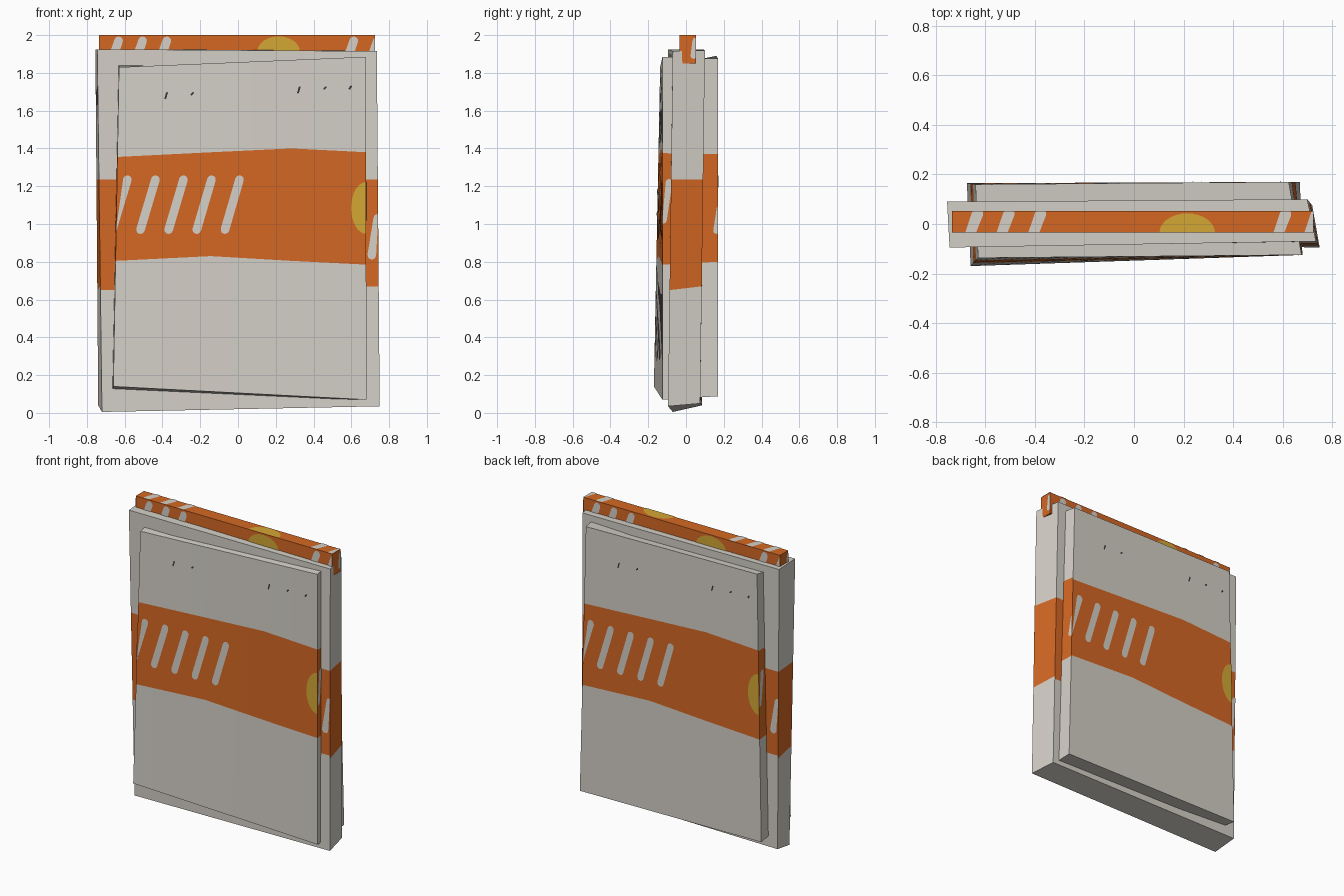
import bpy, bmesh, math
from mathutils import Vector as V

if "Cube" in bpy.data.objects:
    bpy.data.objects.remove(bpy.data.objects["Cube"])


def material(name, rgb):
    m = bpy.data.materials.new(name)
    m.diffuse_color = (*rgb, 1)
    m.use_nodes = True
    m.node_tree.nodes["Principled BSDF"].inputs["Base Color"].default_value = m.diffuse_color
    return m


MATS = [material("warm grey", (0.66, 0.63, 0.575)),
        material("orange", (0.66, 0.137, 0.017)),
        material("mustard yellow", (0.66, 0.39, 0.035)),
        material("charcoal", (0.04, 0.04, 0.038))]
GREY, ORANGE, YELLOW, DARK = range(4)


class Side:
    """Four-cornered face: bl, br, tr, tl seen from outside; heights run on one axis."""

    def __init__(self, bm, bl, br, tr, tl, axis=2):
        self.bm, self.axis = bm, axis
        self.bl, self.br, self.tr, self.tl = map(V, (bl, br, tr, tl))
        self.width = ((self.br + self.tr - self.bl - self.tl) / 2).length
        self.normal = (self.br - self.bl).cross(self.tl - self.bl).normalized()

    def at(self, u, h, lift=0):
        lo, hi = self.bl.lerp(self.br, u), self.tl.lerp(self.tr, u)
        t = (h - lo[self.axis]) / (hi[self.axis] - lo[self.axis])
        return lo.lerp(hi, min(max(t, 0), 1)) + self.normal * lift

    def face(self, points, mat):
        f = self.bm.faces.new([self.bm.verts.new(p) for p in points])
        f.material_index = mat

    def fill(self, band=None, base=GREY):
        if not band:
            self.face([self.bl, self.br, self.tr, self.tl], base)
            return
        # columns between the band's control points, three rows each
        for (u0, a0, b0), (u1, a1, b1) in zip(band, band[1:]):
            for i in range(4):
                us, los, his = [], [], []
                for t in (i / 4, (i + 1) / 4):
                    us.append(u0 + (u1 - u0) * t)
                    los.append(a0 + (a1 - a0) * t)
                    his.append(b0 + (b1 - b0) * t)
                rows = [[self.at(us[k], -9), self.at(us[k], los[k]),
                         self.at(us[k], his[k]), self.at(us[k], 9)] for k in (0, 1)]
                for r, m in enumerate((GREY, ORANGE, GREY)):
                    self.face([rows[0][r], rows[1][r], rows[1][r + 1], rows[0][r + 1]], m)

    def shape(self, pts, mat):
        self.face([self.at(min(max(s / self.width, 0), 1), h, 0.003) for s, h in pts], mat)

    def stripe(self, s0, h0, s1, h1, r=0.023, mat=GREY):
        a = math.atan2(h1 - h0, s1 - s0)
        pts = []
        for cs, ch, start in ((s1, h1, a - math.pi / 2), (s0, h0, a + math.pi / 2)):
            for i in range(6):
                q = start + math.pi * i / 5
                pts.append((cs + r * math.cos(q), ch + r * math.sin(q)))
        self.shape(pts, mat)

    def arc(self, s, h, rs, rh, start):
        self.shape([(s + rs * math.cos(start + math.pi * i / 16),
                     h + rh * math.sin(start + math.pi * i / 16)) for i in range(17)], YELLOW)


def block(front, back):
    """front/back: bl, br, tr, tl as seen from the front. Returns the six sides."""
    bm = bmesh.new()
    fa, fb, fc, fd = front
    ba, bb, bc, bd = back
    return bm, dict(front=Side(bm, fa, fb, fc, fd), back=Side(bm, bb, ba, bd, bc),
                    right=Side(bm, fb, bb, bc, fc), left=Side(bm, ba, fa, fd, bd),
                    top=Side(bm, fd, fc, bc, bd, 1), bottom=Side(bm, ba, bb, fb, fa, 1))


def finish(name, bm):
    bmesh.ops.remove_doubles(bm, verts=bm.verts, dist=0.0002)
    me = bpy.data.meshes.new(name)
    bm.to_mesh(me)
    bm.free()
    for m in MATS:
        me.materials.append(m)
    bpy.context.collection.objects.link(bpy.data.objects.new(name, me))


# wide middle slab, slightly skewed
bm, s = block([(-0.72, -0.07, 0.005), (0.75, -0.095, 0.035), (0.735, -0.07, 1.915), (-0.745, -0.095, 1.925)],
              [(-0.74, 0.085, 0.04), (0.72, 0.075, 0.05), (0.70, 0.10, 1.92), (-0.755, 0.09, 1.925)])
for n in ("front", "back", "right", "left"):
    s[n].fill([(0, 0.65, 1.235), (1, 0.67, 1.235)])
s["top"].fill()
s["bottom"].fill()
for n in ("front", "back"):
    w = s[n].width
    s[n].stripe(w - 0.035, 0.835, w - 0.002, 1.03)
finish("main_slab", bm)

# thicker, smaller panel passing through the slab
bm, p = block([(-0.66, -0.17, 0.14), (0.68, -0.125, 0.07), (0.677, -0.125, 1.885), (-0.63, -0.137, 1.83)],
              [(-0.675, 0.165, 0.10), (0.67, 0.17, 0.088), (0.625, 0.17, 1.875), (-0.64, 0.16, 1.89)])
for n in ("front", "back"):
    f = p[n]
    f.fill([(0, 0.805, 1.355), (0.38, 0.83, 1.38), (0.7, 0.805, 1.40), (1, 0.785, 1.38)])
    # slanted stripes, half disc at the edge and small specks
    for i in range(5):
        f.stripe(-0.02 + 0.149 * i, 0.97, 0.055 + 0.149 * i, 1.235)
    f.arc(f.width, 1.085, 0.08, 0.137, math.pi / 2)
    for x, z, d in ((0.255, 1.68, 0.014), (0.395, 1.69, 0.004), (0.965, 1.71, 0.014),
                    (1.105, 1.72, 0.004), (1.24, 1.722, 0.006)):
        f.stripe(x - 0.004, z - d, x + 0.004, z + d, 0.005, DARK)
for n in ("right", "left"):
    f = p[n]
    f.fill([(0, 0.785, 1.375), (1, 0.80, 1.37)])
    f.stripe(0.005, 1.02, 0.035, 1.22, 0.018)
    f.stripe(f.width - 0.008, 0.965, f.width + 0.01, 1.08, 0.018)
p["top"].fill()
p["bottom"].fill()
finish("raised_panel", bm)

# narrow orange strip standing out of the top
X0, X1, Y0, Y1, Z0, Z1 = -0.735, 0.725, -0.035, 0.052, 1.85, 2.0
bm, t = block([(X0, Y0, Z0), (X1, Y0, Z0), (X1, Y0, Z1), (X0, Y0, Z1)],
              [(X0, Y1, Z0), (X1, Y1, Z0), (X1, Y1, Z1), (X0, Y1, Z1)])
for f in t.values():
    f.fill(None, ORANGE)
for n in ("front", "back", "top"):
    lo, hi = (Y0 - 0.02, Y1 - 0.01) if n == "top" else (1.89, 1.97)
    for x in (0.075, 0.202, 0.33, 1.32, 1.445):
        t[n].stripe(x, lo, x + 0.028, hi)
    t[n].arc(0.95, Y0 if n == "top" else 1.915, 0.112, 0.078, 0)
for n in ("right", "left"):
    t[n].stripe(0.075, 1.89, 0.085, 1.97, 0.016)
finish("top_strip", bm)
